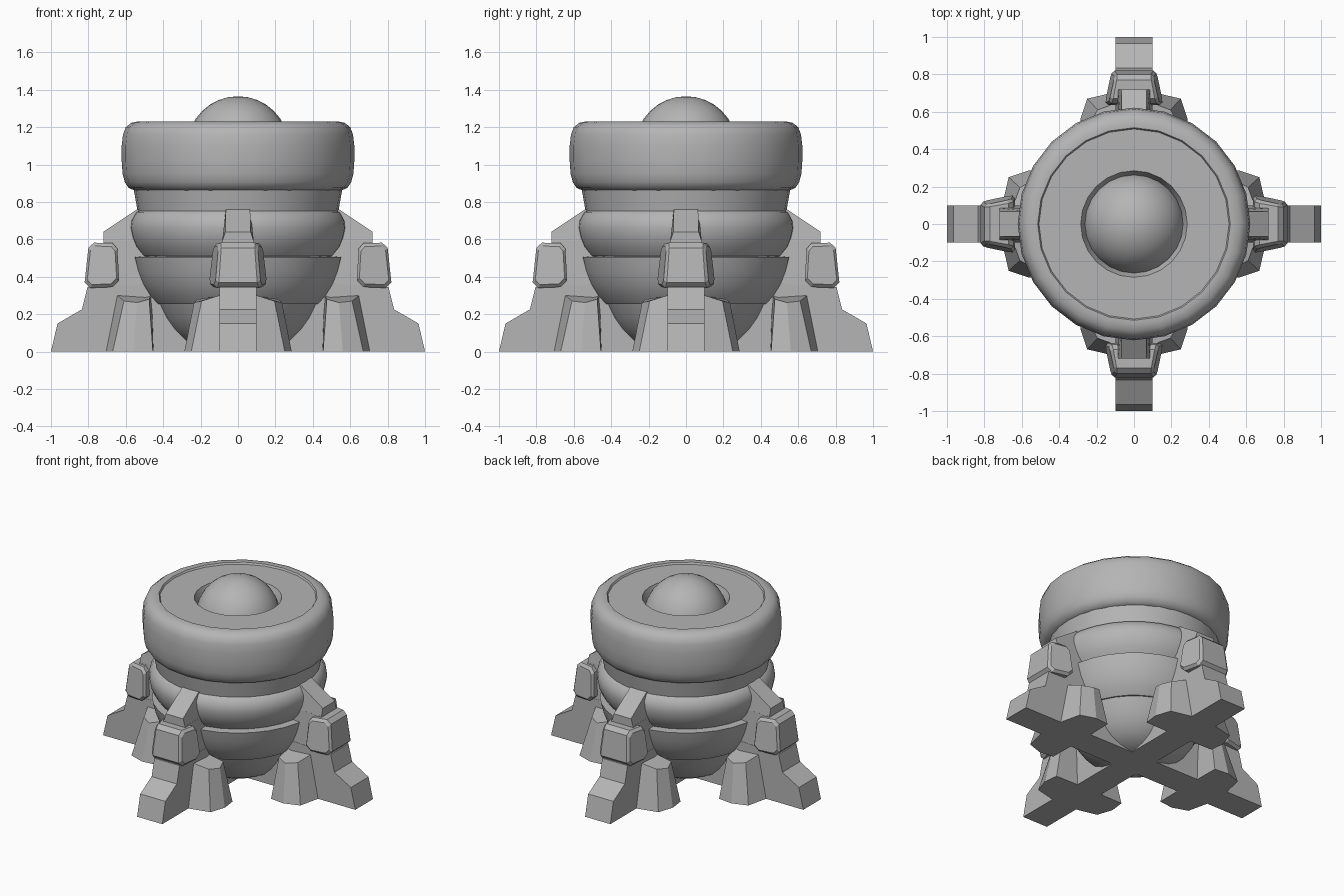
import bpy, bmesh
from math import sin, cos, pi, radians
from mathutils import Matrix

if "Cube" in bpy.data.objects:
    bpy.data.objects.remove(bpy.data.objects["Cube"])

grey = bpy.data.materials.new("dark_grey")
grey.diffuse_color = (0.46, 0.46, 0.46, 1)
grey.use_nodes = True
grey.node_tree.nodes["Principled BSDF"].inputs["Base Color"].default_value = grey.diffuse_color


def finish(name, bm, smooth=None):
    bmesh.ops.remove_doubles(bm, verts=bm.verts, dist=1e-5)
    bmesh.ops.recalc_face_normals(bm, faces=bm.faces)
    me = bpy.data.meshes.new(name)
    bm.to_mesh(me)
    bm.free()
    me.materials.append(grey)
    ob = bpy.data.objects.new(name, me)
    bpy.context.collection.objects.link(ob)
    if smooth:
        bpy.ops.object.select_all(action='DESELECT')
        bpy.context.view_layer.objects.active = ob
        ob.select_set(True)
        bpy.ops.object.shade_smooth_by_angle(angle=radians(smooth))
    return ob


def lathe(name, profile, n=32):
    """Turn an (r, z) profile around the z axis."""
    bm = bmesh.new()
    vs = [bm.verts.new((r, 0, z)) for r, z in profile]
    es = [bm.edges.new(p) for p in zip(vs, vs[1:])]
    bmesh.ops.spin(bm, geom=vs + es, cent=(0, 0, 0), axis=(0, 0, 1),
                   angle=2 * pi, steps=n, use_merge=True)
    return finish(name, bm, 35)


def loft(name, rings, turn):
    """Join rings of (r, t, z) points, cap the ends, turn about z."""
    bm = bmesh.new()
    loops = [[bm.verts.new(p) for p in ring] for ring in rings]
    n = len(loops[0])
    for a, b in zip(loops, loops[1:]):
        for i in range(n):
            j = (i + 1) % n
            bm.faces.new((a[i], a[j], b[j], b[i]))
    bm.faces.new(loops[0])
    bm.faces.new(loops[-1])
    bm.transform(Matrix.Rotation(turn, 4, 'Z'))
    return finish(name, bm)


def slab(name, pts, turn):
    """Side profile of (r, z, half width) points."""
    return loft(name, [[(r, s * t, z) for r, z, t in pts] for s in (-1, 1)], turn)


# body sections, from the bottom bowl up
lathe("bottom_bowl", [(0, 0), (0.15, 0.002), (0.23, 0.025), (0.295, 0.06), (0.35, 0.115),
                      (0.395, 0.18), (0.432, 0.26), (0, 0.27)])
lathe("lower_band", [(0, 0.255), (0.44, 0.255), (0.48, 0.3), (0.515, 0.36), (0.542, 0.43),
                     (0.56, 0.505), (0.5, 0.51), (0, 0.51)])
lathe("middle_bulge", [(0, 0.5), (0.51, 0.51), (0.55, 0.56), (0.57, 0.61), (0.58, 0.66),
                       (0.575, 0.70), (0.55, 0.745), (0.53, 0.755), (0, 0.755)])
lathe("neck", [(0, 0.74), (0.535, 0.74), (0.558, 0.87), (0, 0.87)])
lathe("top_ring", [(0, 0.86), (0.55, 0.86), (0.585, 0.875), (0.605, 0.905), (0.617, 0.95),
                   (0.622, 1.02), (0.622, 1.1), (0.615, 1.16), (0.6, 1.2), (0.57, 1.223),
                   (0.535, 1.23), (0.515, 1.23), (0.508, 1.218), (0.285, 1.218),
                   (0.262, 1.16), (0, 1.16)], 24)
# dome set in the top
lathe("dome", [(0.272 * sin(a), 1.095 + 0.27 * cos(a)) for a in [i * pi / 16 for i in range(9)]], 24)

for k in range(4):
    turn = k * pi / 2
    # foot beam reaching the centre
    slab("foot", [(0, 0, 0.1), (1, 0, 0.1), (0.965, 0.15, 0.1), (0.835, 0.225, 0.1),
                  (0.805, 0.345, 0.1), (0.5, 0.36, 0.1), (0.4, 0.26, 0.1)], turn)
    # web behind the pad, and the narrower strut above it
    slab("leg_web", [(0.45, 0.33, 0.1), (0.71, 0.33, 0.1), (0.72, 0.59, 0.085),
                     (0.45, 0.59, 0.085)], turn)
    slab("leg_strut", [(0.45, 0.585, 0.085), (0.72, 0.585, 0.085), (0.72, 0.64, 0.068),
                       (0.54, 0.76, 0.065), (0.45, 0.76, 0.065)], turn)
    # chamfered pad clasping the leg, narrower at the top and outside
    octo = [(0.82, 0.37), (0.79, 0.34), (0.67, 0.345), (0.635, 0.38),
            (0.645, 0.55), (0.67, 0.58), (0.77, 0.582), (0.80, 0.555)]
    rings = []
    for s, w, f in ((-1, 0.142, 0.85), (-1, 0.125, 1), (1, 0.125, 1), (1, 0.142, 0.85)):
        rings.append([(0.727 + (r - 0.727) * f,
                       s * (w - 0.09 * (z - 0.38) - 0.18 * (r - 0.69)),
                       0.46 + (z - 0.46) * f) for r, z in octo])
    loft("leg_pad", rings, turn)
    # tapered buttresses on both sides of the foot
    half = [(0.71, 0), (0.705, 0.1), (0.67, 0.25), (0.56, 0.287), (0.455, 0.275), (0.45, 0)]
    cap = [(0.65, 0, 0.305), (0.645, 0.1, 0.3), (0.61, 0.195, 0.27), (0.54, 0.235, 0.262),
           (0.475, 0.215, 0.28), (0.46, 0, 0.31)]
    for s in (-1, 1):
        loft("foot_buttress", [[(r, s * t, 0) for r, t in half],
                               [(r, s * t, z) for r, t, z in cap]], turn)
